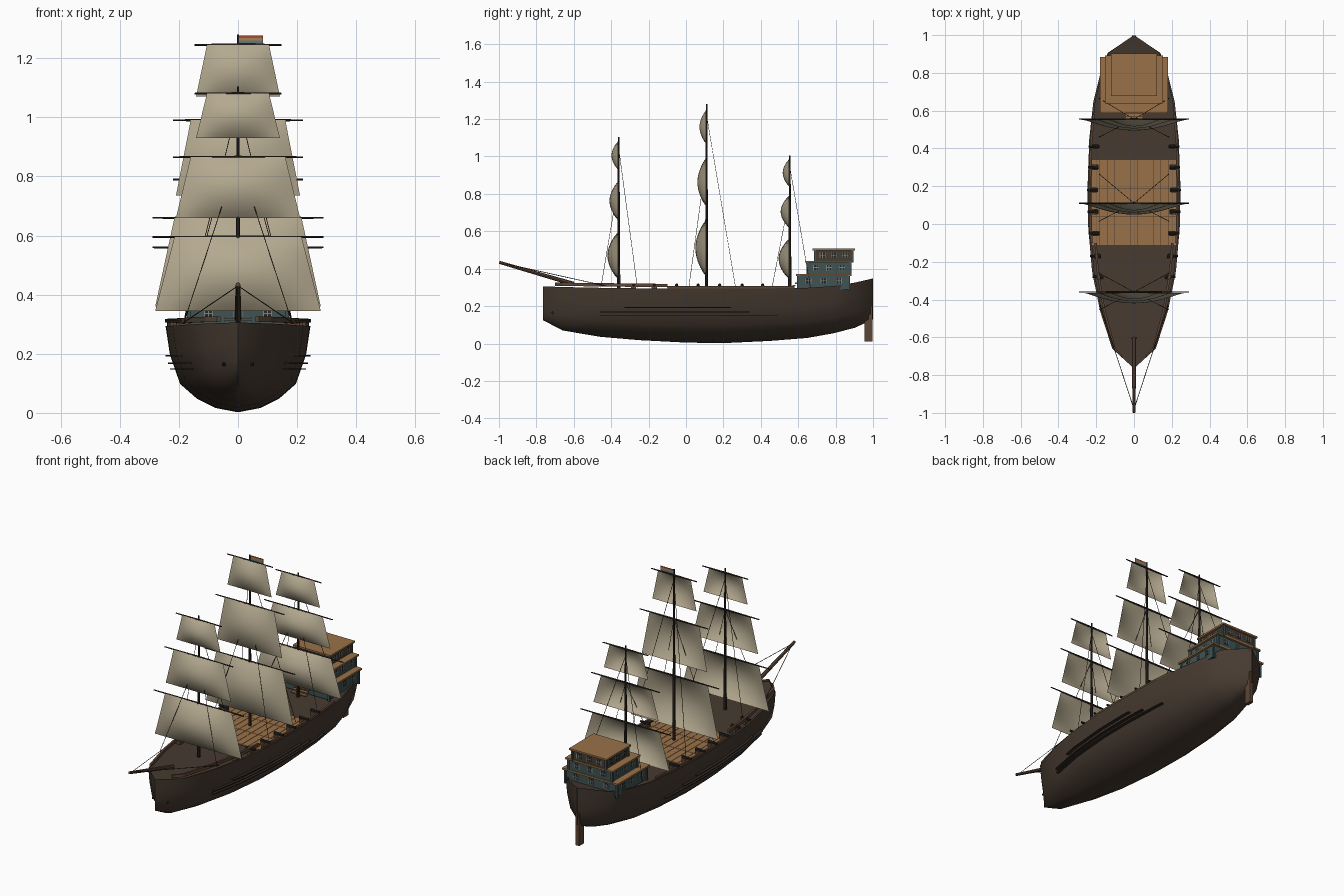
import bpy, bmesh, math
from mathutils import Vector, Matrix

if "Cube" in bpy.data.objects:
    bpy.data.objects.remove(bpy.data.objects["Cube"])


def material(name, c):
    m = bpy.data.materials.new(name)
    m.diffuse_color = (*c, 1)
    m.use_nodes = True
    m.node_tree.nodes["Principled BSDF"].inputs["Base Color"].default_value = m.diffuse_color
    return m


HULL = material("dark_oak", (.062, .043, .03))
WOOD = material("brown_wood", (.11, .06, .035))
TAN = material("tan_planks", (.32, .165, .065))
SPAR = material("black_spar", (.03, .022, .017))
SAIL = material("canvas", (.46, .40, .28))
TEAL = material("teal_paint", (.05, .085, .085))
FRAME = material("window_frame", (.2, .24, .22))
IRON = material("iron", (.02, .02, .022))


def finish(name, bm, mat, angle=None):
    bmesh.ops.remove_doubles(bm, verts=bm.verts, dist=1e-5)
    bmesh.ops.recalc_face_normals(bm, faces=bm.faces)
    me = bpy.data.meshes.new(name)
    bm.to_mesh(me)
    bm.free()
    me.materials.append(mat)
    ob = bpy.data.objects.new(name, me)
    bpy.context.collection.objects.link(ob)
    if angle:
        bpy.ops.object.select_all(action='DESELECT')
        bpy.context.view_layer.objects.active = ob
        ob.select_set(True)
        bpy.ops.object.shade_smooth_by_angle(angle=math.radians(angle))
    return ob


def box(bm, x0, x1, y0, y1, z0, z1):
    m = Matrix.Translation(((x0 + x1) / 2, (y0 + y1) / 2, (z0 + z1) / 2))
    bmesh.ops.create_cube(bm, size=1, matrix=m @ Matrix.Diagonal((abs(x1 - x0), y1 - y0, z1 - z0, 1)))


def rod(bm, a, b, r1, r2=None, sides=8):
    a, b = Vector(a), Vector(b)
    m = Matrix.Translation((a + b) / 2) @ (b - a).to_track_quat('Z', 'Y').to_matrix().to_4x4()
    bmesh.ops.create_cone(bm, cap_ends=True, segments=sides, radius1=r1,
                          radius2=r1 if r2 is None else r2, depth=(b - a).length, matrix=m)


def loft(bm, rings, caps=True):
    vs = [[bm.verts.new(p) for p in r] for r in rings]
    n = len(vs[0])
    for r, s in zip(vs, vs[1:]):
        for i in range(n):
            bm.faces.new((r[i], r[(i + 1) % n], s[(i + 1) % n], s[i]))
    if caps:
        bm.faces.new(vs[0])
        bm.faces.new(vs[-1])


def lerp(table, t, col=1):
    for a, b in zip(table, table[1:]):
        if t <= b[0]:
            return a[col] + (b[col] - a[col]) * (t - a[0]) / (b[0] - a[0])
    return table[-1][col]


# Hull stations: y, half width, keel height, gunwale height
ST = [(-.765, 0, .125, .306), (-.66, .115, .07, .302), (-.46, .18, .036, .298), (-.25, .222, .018, .295),
      (0, .243, .005, .293), (.2, .245, .002, .293), (.45, .237, .014, .295), (.65, .215, .03, .298),
      (.79, .18, .055, .307), (.905, .14, .085, .326), (1, 0, .13, .348)]
# Cross section as height fraction, width fraction
SEC = [(0, 0), (.05, .31), (.16, .57), (.33, .8), (.67, .94), (1, 1)]


def hull_x(y, z):
    k, t = lerp(ST, y, 2), lerp(ST, y, 3)
    return lerp(ST, y) * lerp(SEC, (z - k) / (t - k))


# Hull with a sunken deck
bm = bmesh.new()
rings = []
for y, w, k, t in ST:
    half = [(w * fx, k + (t - k) * fz) for fz, fx in SEC] + [(w * .95, t), (w * .95, t - .013)]
    rings.append([(x, y, z) for x, z in half] + [(-x, y, z) for x, z in half[:0:-1]])
loft(bm, rings, False)
finish("hull", bm, HULL, 40)

# Midship deck planks
bm = bmesh.new()
for i in range(11):
    x = (i - 5) * .0405
    for j in range(3):
        box(bm, x - .0192, x + .0192, -.11 + j * .15, .038 + j * .15, .275, .287)
finish("deck_planks", bm, TAN)

# Gunwale rails and hull wales
def strip(bm, s, y0, y1, pos, wide, high, n=14):
    rs = []
    for i in range(n + 1):
        y = y0 + (y1 - y0) * i / n
        x, z = pos(y)
        rs.append([(s * (x + a * wide), y, z + b * high) for a, b in ((0, 0), (1, 0), (1, 1), (0, 1))])
    loft(bm, rs)


rail, wale = bmesh.new(), bmesh.new()
for s in (-1, 1):
    strip(rail, s, -.70, -.1, lambda y: (lerp(ST, y) * .84, .308 - .012 * (y + .7)), .012, .018)
    strip(rail, s, -.1, .58, lambda y: (lerp(ST, y) * .93, .29), .012, .018)
    for y0, y1, z in ((-.33, .24, .19), (-.46, .34, .166), (-.46, .49, .146)):
        strip(wale, s, y0, y1, lambda y: (hull_x(y, z) - .006,
              z), .006 + .018 * 1, .005)
finish("gunwale_rails", rail, WOOD)
finish("hull_wales", wale, SPAR)

# Deck guns along both sides
gun, carriage = bmesh.new(), bmesh.new()
for s in (-1, 1):
    for y in (-.28, -.17, -.05, .065, .18, .3, .41):
        w = lerp(ST, y)
        rod(gun, (s * (w - .055), y, .312), (s * (w + .003), y, .312), .009, .006)
        box(carriage, s * (w - .05), s * (w - .02), y - .014, y + .014, .28, .308)
finish("deck_guns", gun, IRON, 40)
finish("gun_carriages", carriage, WOOD)

# Hawse holes at the bow
bm = bmesh.new()
for s in (-1, 1):
    rod(bm, (s * .03, -.705, .165), (s * (hull_x(-.71, .165) + .004), -.715, .165), .006)
finish("hawse_holes", bm, IRON)

# Bowsprit and rudder
bm = bmesh.new()
rod(bm, (0, -.6, .318), (0, -.998, .434), .012, .008)
finish("bowsprit", bm, WOOD, 40)
bm = bmesh.new()
box(bm, -.011, .011, .955, .998, .01, .2)
finish("rudder", bm, WOOD)


# Sails bulge forward between their edges
def sail(bm, y, z0, z1, w0, w1, depth, n=12):
    g = []
    for j in range(n + 1):
        v = j / n
        w = w1 + (w0 - w1) * v
        g.append([bm.verts.new((w * (2 * i / n - 1),
                  y - .004 - depth * math.sin(math.pi * v) ** .85 * math.sin(math.pi * i / n) ** .85,
                  z1 + (z0 - z1) * v)) for i in range(n + 1)])
    for a, b in zip(g, g[1:]):
        for i in range(n):
            bm.faces.new((a[i], a[i + 1], b[i + 1], b[i]))


# Masts: name, y, mast top, (sail top, sail bottom) from course to topgallant
MASTS = [("fore", -.36, 1.105, ((.595, .345), (.865, .66), (1.08, .93))),
         ("main", .11, 1.28, ((.66, .36), (.99, .735), (1.245, 1.07))),
         ("mizzen", .555, 1.005, ((.56, .345), (.79, .62), (.985, .84)))]
SIZES = [(.29, .215, .28, .056), (.22, .16, .21, .045), (.147, .105, .142, .034)]
for name, y, top, sails in MASTS:
    mast, yards, canvas, ropes = (bmesh.new() for _ in range(4))
    rod(mast, (0, y, .28), (0, y, top), .009, .004)
    for (zt, zb), (yard, wt, wb, d) in zip(sails, SIZES):
        for s in (-1, 1):
            rod(yards, (0, y, zt), (s * yard, y, zt), .005, .003)
        sail(canvas, y, zb, zt, wb, wt, d)
    for s in (-1, 1):
        e = s * .185
        rod(ropes, (0, y, sails[1][0]), (e, y - .095, .3), .0014, sides=4)
        rod(ropes, (0, y, top - .06), (e, y + (.1 if y < 0 else .155 if y < .5 else .11), .3), .0014, sides=4)
        if name == "fore":
            rod(ropes, (0, -.98, .43), (s * .18, -.43, .308), .0018, sides=4)
    finish(name + "_mast", mast, SPAR, 40)
    finish(name + "_yards", yards, SPAR, 40)
    finish(name + "_sails", canvas, SAIL, 60)
    finish(name + "_rigging", ropes, SPAR)

# Striped flag on the main mast
for i, c in enumerate([(.35, .07, .04), (.4, .22, .08), (.12, .2, .2), (.03, .06, .16)]):
    bm = bmesh.new()
    z = 1.277 - i * .0085
    box(bm, .002, .085, .109, .111, z - .0085, z)
    finish("flag_stripe", bm, material("flag_colour", c))

# Stern castle: wall half width, y range, z range, per tier
TIERS = [(.166, .6, .872, .29, .372), (.14, .65, .88, .372, .442), (.108, .69, .89, .442, .508)]
roof, frames, glass, posts = (bmesh.new() for _ in range(4))
for k, (w, y0, y1, z0, z1) in enumerate(TIERS):
    bm = bmesh.new()
    box(bm, -w, w, y0, y1, z0, z1 - .01)
    finish("castle_wall", bm, HULL if k == 2 else TEAL)
    box(roof, -w - .013, w + .013, y0 - .013, y1 + .013, z1 - .01, z1)
    for sx in (-w, w):
        for py in (y0, y1):
            box(posts, sx - .006, sx + .006, py - .006, py + .006, z0 - .008, z1 - .01)
    zc = z1 - .036
    # Windows with crossbars on all four walls
    spots = [(s * w, y0 + (y1 - y0) * f, True) for s in (-1, 1) for f in (.2, .5, .8)]
    spots += [(w * f, py, False) for py in (y0, y1) for f in (-.6, 0, .6)]
    for x, y, side in spots:
        def pane(b, h, v, t, dh=0):
            if side:
                box(b, x - t, x + t, y + dh - h, y + dh + h, zc - v, zc + v)
            else:
                box(b, x + dh - h, x + dh + h, y - t, y + t, zc - v, zc + v)
        pane(glass, .014, .014, .002)
        for dh in (-.014, 0, .014):
            pane(frames, .0018, .015, .004, dh)
        pane(frames, .015, .0018, .004)
finish("castle_roofs", roof, TAN)
finish("castle_posts", posts, TEAL)
finish("window_frames", frames, FRAME)
finish("window_panes", glass, IRON)

# Steps up to the stern castle
bm = bmesh.new()
for i in range(3):
    box(bm, -.048, .048, .555 + i * .014, .572 + i * .014, .295 + i * .012, .301 + i * .012)
finish("stern_steps", bm, TAN)
